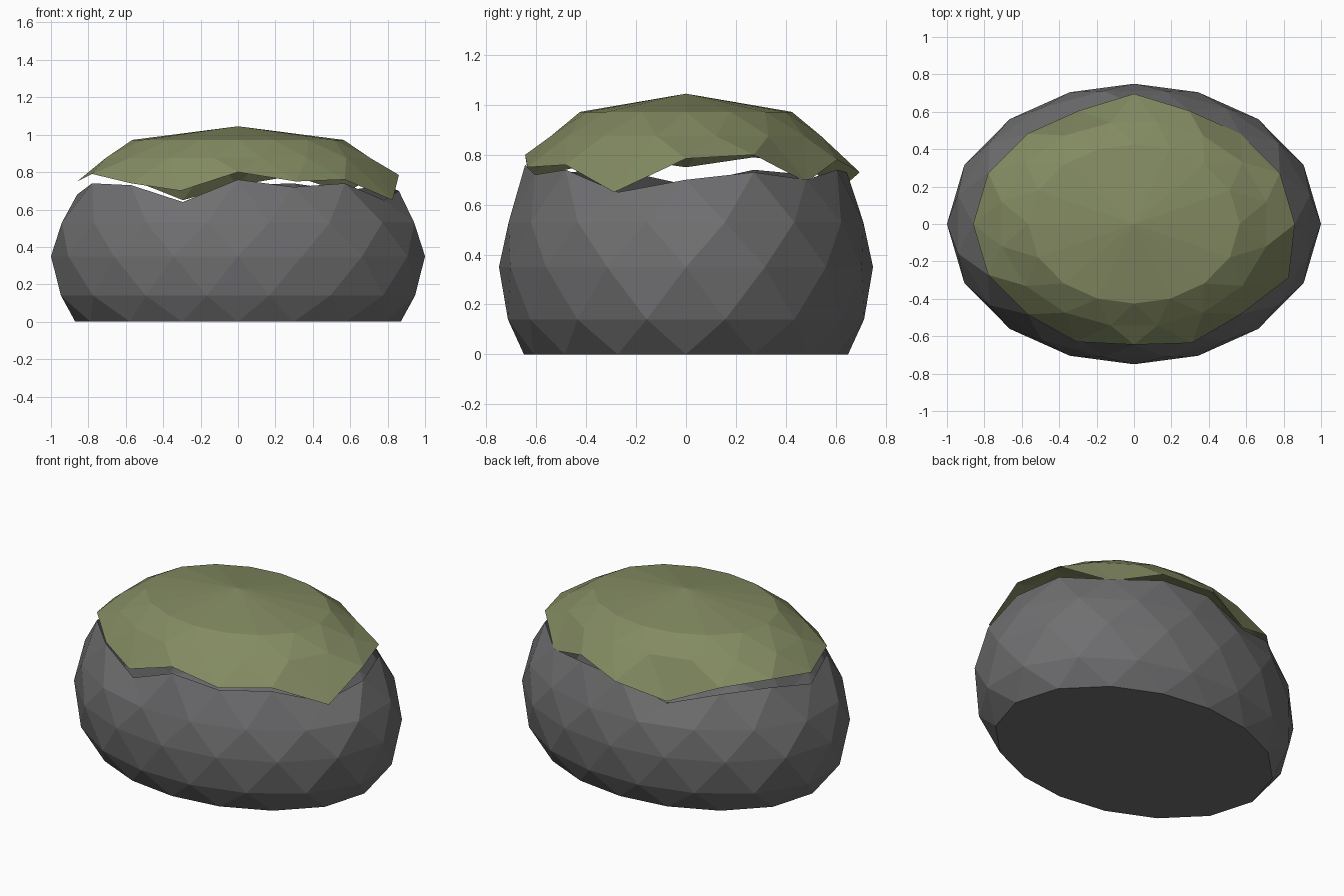
import bpy, bmesh, math

default = bpy.data.objects.get("Cube")
if default:
    bpy.data.objects.remove(default, do_unlink=True)

SIDES = 16

# Uneven rim heights, counter-clockwise from +x
STONE_RIM = [.70, .73, .70, .74, .73, .64, .72, .74,
             .68, .74, .73, .64, .76, .72, .74, .65]
MOSS_RIM = [.785, .80, .69, .78, .73, .65, .76, .79,
            .75, .79, .74, .70, .80, .75, .76, .65]
# Outward spread of the rim points that stick out most
MOSS_SPREAD = {4: 1.08, 11: 1.04, 13: 1.05, 15: 1.06}


def material(name, rgb):
    mat = bpy.data.materials.new(name)
    mat.use_nodes = True
    mat.diffuse_color = (*rgb, 1)
    shader = mat.node_tree.nodes["Principled BSDF"]
    shader.inputs["Base Color"].default_value = (*rgb, 1)
    shader.inputs["Roughness"].default_value = 0.9
    return mat


def oval(bm, rx, ry, heights, half_step=False, spread=None):
    """Oval ring of evenly spaced vertices, optionally turned by half a step."""
    spread = spread or {}
    ring = []
    for i in range(SIDES):
        turn = 2 * math.pi * (i + (0.5 if half_step else 0)) / SIDES
        turn += 0.06 * math.sin(2 * turn)  # even spacing along the oval
        out = spread.get(i, 1)
        ring.append(bm.verts.new((rx * out * math.cos(turn),
                                  ry * out * math.sin(turn), heights[i])))
    return ring


def level(z):
    return [z] * SIDES


def band(bm, low, high, low_turned):
    """Zigzag of triangles between two staggered rings."""
    for i in range(SIDES):
        j = (i + 1) % SIDES
        if low_turned:
            bm.faces.new((low[i], high[j], high[i]))
            bm.faces.new((low[i], low[j], high[j]))
        else:
            bm.faces.new((low[i], low[j], high[i]))
            bm.faces.new((low[j], high[j], high[i]))


def stack(bm, rings):
    for k in range(len(rings) - 1):
        band(bm, rings[k], rings[k + 1], k % 2 == 1)


def finish(bm, name, mat):
    mesh = bpy.data.meshes.new(name)
    bm.to_mesh(mesh)
    bm.free()
    mesh.materials.append(mat)
    obj = bpy.data.objects.new(name, mesh)
    bpy.context.collection.objects.link(obj)


def build_stone(mat):
    # Open-topped faceted body with a flat base
    bm = bmesh.new()
    rings = [
        oval(bm, 0.87, 0.65, level(0)),
        oval(bm, 0.97, 0.725, level(0.14), True),
        oval(bm, 1.0, 0.75, level(0.35)),
        oval(bm, 0.965, 0.722, level(0.53), True),
        oval(bm, 0.86, 0.645, STONE_RIM),
    ]
    stack(bm, rings)
    bm.faces.new(reversed(rings[0]))
    finish(bm, "stone_body", mat)


def build_moss(mat):
    # Thin shell with a ragged rim, resting above the stone
    bm = bmesh.new()
    rings = [
        oval(bm, 0.86, 0.645, MOSS_RIM, spread=MOSS_SPREAD),
        oval(bm, 0.725, 0.55, level(0.875), True),
        oval(bm, 0.565, 0.425, level(0.972)),
    ]
    stack(bm, rings)
    apex = bm.verts.new((0, 0, 1.045))
    crown = rings[-1]
    for i in range(SIDES):
        bm.faces.new((crown[i], crown[(i + 1) % SIDES], apex))
    finish(bm, "moss_cap", mat)


build_stone(material("stone grey", (0.16, 0.16, 0.165)))
build_moss(material("moss green", (0.225, 0.255, 0.12)))
